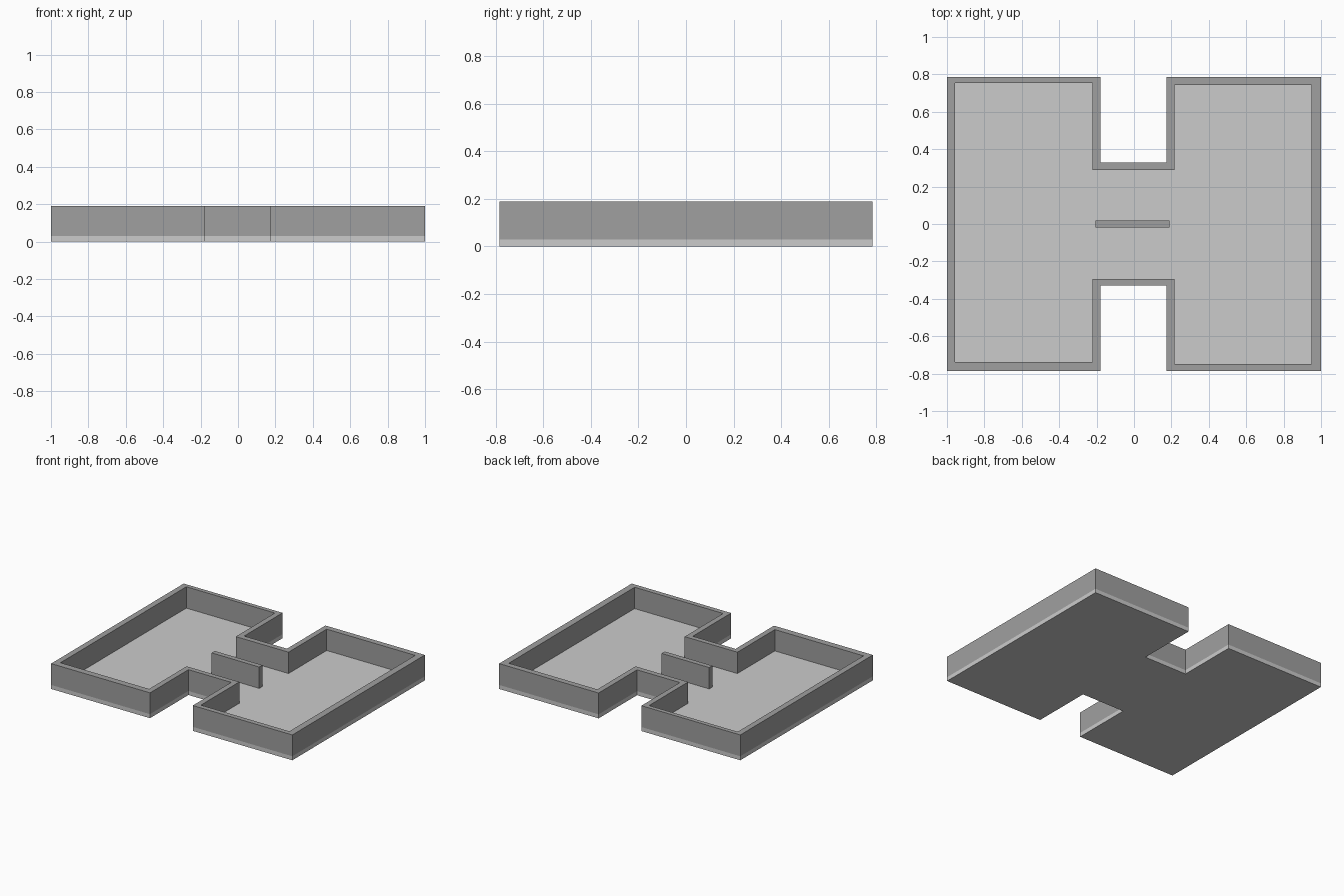
import bpy, bmesh

if "Cube" in bpy.data.objects:
    bpy.data.objects.remove(bpy.data.objects["Cube"])

FLOOR_TOP, WALL_TOP = 0.03, 0.19


def h_outline(x0, x1, left_y, right_y, notch_x, notch_y):
    """Counter-clockwise H outline; each pair is (low, high)."""
    (lb, lt), (rb, rt) = left_y, right_y
    (na, nb), (ny0, ny1) = notch_x, notch_y
    return [(x0, lb), (na, lb), (na, ny0), (nb, ny0), (nb, rb), (x1, rb),
            (x1, rt), (nb, rt), (nb, ny1), (na, ny1), (na, lt), (x0, lt)]


def make_object(name, bm, grey):
    bmesh.ops.recalc_face_normals(bm, faces=bm.faces)
    mesh = bpy.data.meshes.new(name)
    bm.to_mesh(mesh)
    bm.free()
    obj = bpy.data.objects.new(name, mesh)
    bpy.context.collection.objects.link(obj)
    mat = bpy.data.materials.new(name + "_grey")
    mat.diffuse_color = (grey, grey, grey, 1)
    mat.use_nodes = True
    mat.node_tree.nodes["Principled BSDF"].inputs["Base Color"].default_value = mat.diffuse_color
    mesh.materials.append(mat)
    return obj


def extrude_up(bm, faces, height):
    geom = bmesh.ops.extrude_face_region(bm, geom=faces, use_keep_orig=True)["geom"]
    verts = [g for g in geom if isinstance(g, bmesh.types.BMVert)]
    bmesh.ops.translate(bm, verts=verts, vec=(0, 0, height))


def prism(name, outline, z0, z1, grey):
    bm = bmesh.new()
    face = bm.faces.new([bm.verts.new((x, y, z0)) for x, y in outline])
    extrude_up(bm, [face], z1 - z0)
    return make_object(name, bm, grey)


def ring(name, outer, inner, z0, z1, grey):
    bm = bmesh.new()
    a = [bm.verts.new((x, y, z0)) for x, y in outer]
    b = [bm.verts.new((x, y, z0)) for x, y in inner]
    n = len(a)
    faces = [bm.faces.new((a[i], a[(i + 1) % n], b[(i + 1) % n], b[i])) for i in range(n)]
    extrude_up(bm, faces, z1 - z0)
    return make_object(name, bm, grey)


outer = h_outline(-1, 1, (-0.785, 0.785), (-0.785, 0.785), (-0.18, 0.175), (-0.33, 0.33))
inner = h_outline(-0.956, 0.95, (-0.737, 0.753), (-0.748, 0.742), (-0.221, 0.216), (-0.293, 0.29))

# H-shaped floor slab
prism("floor", outer, 0, FLOOR_TOP, 0.62)

# Continuous perimeter wall
ring("perimeter_wall", outer, inner, FLOOR_TOP, WALL_TOP, 0.35)

# Free-standing wall in the middle of the corridor
prism("corridor_divider", [(-0.206, -0.018), (0.19, -0.02), (0.19, 0.018), (-0.206, 0.019)],
      FLOOR_TOP, WALL_TOP, 0.35)
